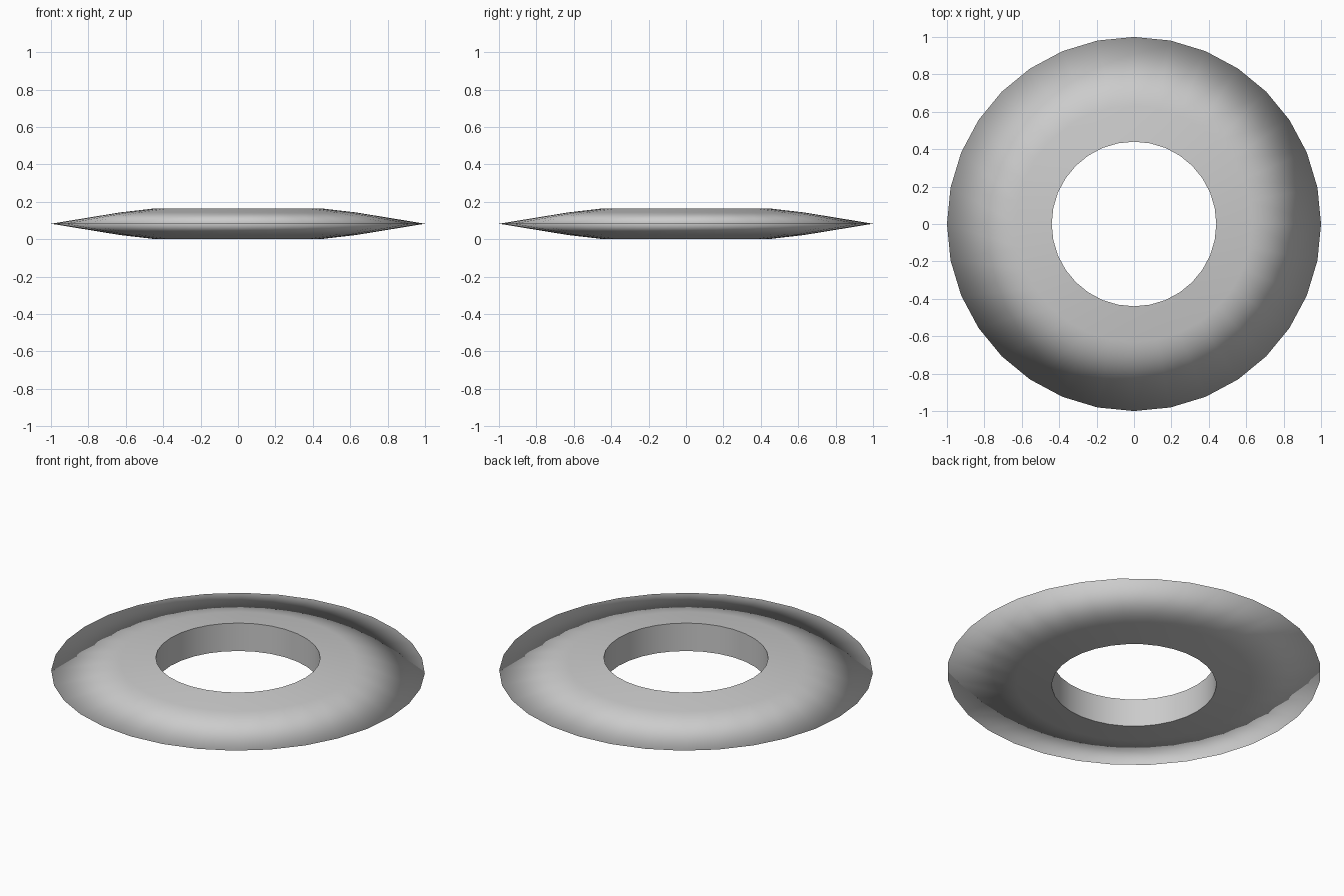
import bpy, bmesh, math

if "Cube" in bpy.data.objects:
    bpy.data.objects.remove(bpy.data.objects["Cube"])

SIDES = 32
# Closed ring cross-section (radius, height), knife-like outer rim
PROFILE = [(0.44, 0.0), (0.63, 0.022), (1.0, 0.0825), (0.63, 0.143), (0.44, 0.165)]

bm = bmesh.new()
rings = []
for r, z in PROFILE:
    rings.append([bm.verts.new((r * math.cos(2 * math.pi * i / SIDES),
                                r * math.sin(2 * math.pi * i / SIDES), z))
                  for i in range(SIDES)])

# Skin neighbouring loops, including the inner wall
for k, lower in enumerate(rings):
    upper = rings[(k + 1) % len(rings)]
    for i in range(SIDES):
        j = (i + 1) % SIDES
        bm.faces.new((lower[i], lower[j], upper[j], upper[i])).smooth = True
bmesh.ops.recalc_face_normals(bm, faces=bm.faces)

# Only the two hole edges stay crisp; the outer rim is shaded smooth
for ring in (rings[0], rings[-1]):
    for i in range(SIDES):
        bm.edges.get((ring[i], ring[(i + 1) % SIDES])).smooth = False

mesh = bpy.data.meshes.new("throwing_ring")
bm.to_mesh(mesh)
bm.free()
bpy.context.collection.objects.link(bpy.data.objects.new("throwing_ring", mesh))
